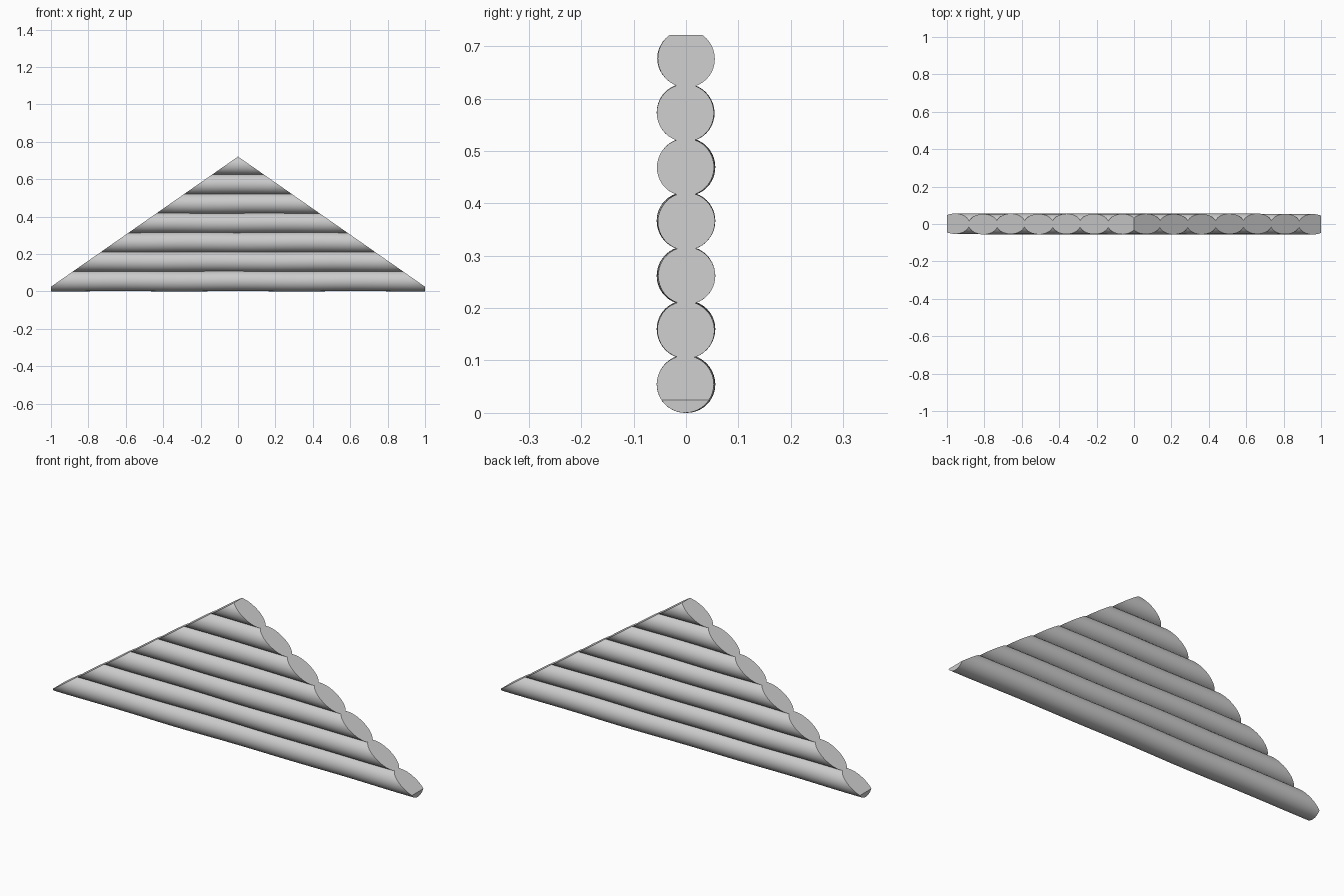
import bpy, bmesh, math
from mathutils import Vector

cube = bpy.data.objects.get("Cube")
if cube:
    bpy.data.objects.remove(cube)

# Grey wood
wood = bpy.data.materials.new("grey_wood")
wood.use_nodes = True
grey = (0.6, 0.6, 0.6, 1)
wood.diffuse_color = grey
wood.node_tree.nodes["Principled BSDF"].inputs["Base Color"].default_value = grey

LOGS, RADIUS, PITCH, SIDES, RINGS = 7, 0.0545, 0.1035, 40, 25
APEX, EAVE = 0.721, 0.025


def wobble(x, i):
    """Slight natural bend of log i at position x."""
    return (0.0015 * math.sin(5 * x + 2.1 * i),
            0.001 * math.cos(10 * x + 1.3 * i))


def gable_log(i):
    bm = bmesh.new()
    z = 0.0555 + i * PITCH
    # Rings along the log, skinned and capped
    rings = []
    for k in range(RINGS):
        x = -1 + 2 * k / (RINGS - 1)
        dy, dz = wobble(x, i)
        rings.append([bm.verts.new((x, dy + RADIUS * math.cos(a), z + dz + RADIUS * math.sin(a)))
                      for a in (math.tau * s / SIDES for s in range(SIDES))])
    for a, b in zip(rings, rings[1:]):
        for s in range(SIDES):
            t = (s + 1) % SIDES
            bm.faces.new((a[s], a[t], b[t], b[s]))
    bm.faces.new(rings[0])
    bm.faces.new(rings[-1])
    # Trim both ends along the roof slopes
    for side in (-1, 1):
        cut = bmesh.ops.bisect_plane(
            bm, geom=bm.verts[:] + bm.edges[:] + bm.faces[:], dist=1e-6,
            plane_co=Vector((0, 0, APEX)),
            plane_no=Vector((side * (APEX - EAVE), 0, 1)), clear_outer=True)
        edges = [e for e in cut["geom_cut"] if isinstance(e, bmesh.types.BMEdge)]
        bmesh.ops.holes_fill(bm, edges=edges, sides=0)
    bmesh.ops.recalc_face_normals(bm, faces=bm.faces[:])
    mesh = bpy.data.meshes.new(f"gable_log_{i + 1}")
    bm.to_mesh(mesh)
    bm.free()
    mesh.materials.append(wood)
    log = bpy.data.objects.new(mesh.name, mesh)
    bpy.context.collection.objects.link(log)
    return log


# Stack of logs forming the gable
bpy.ops.object.select_all(action="DESELECT")
for i in range(LOGS):
    log = gable_log(i)
    log.select_set(True)
    bpy.context.view_layer.objects.active = log
bpy.ops.object.shade_smooth_by_angle(angle=math.radians(30))
